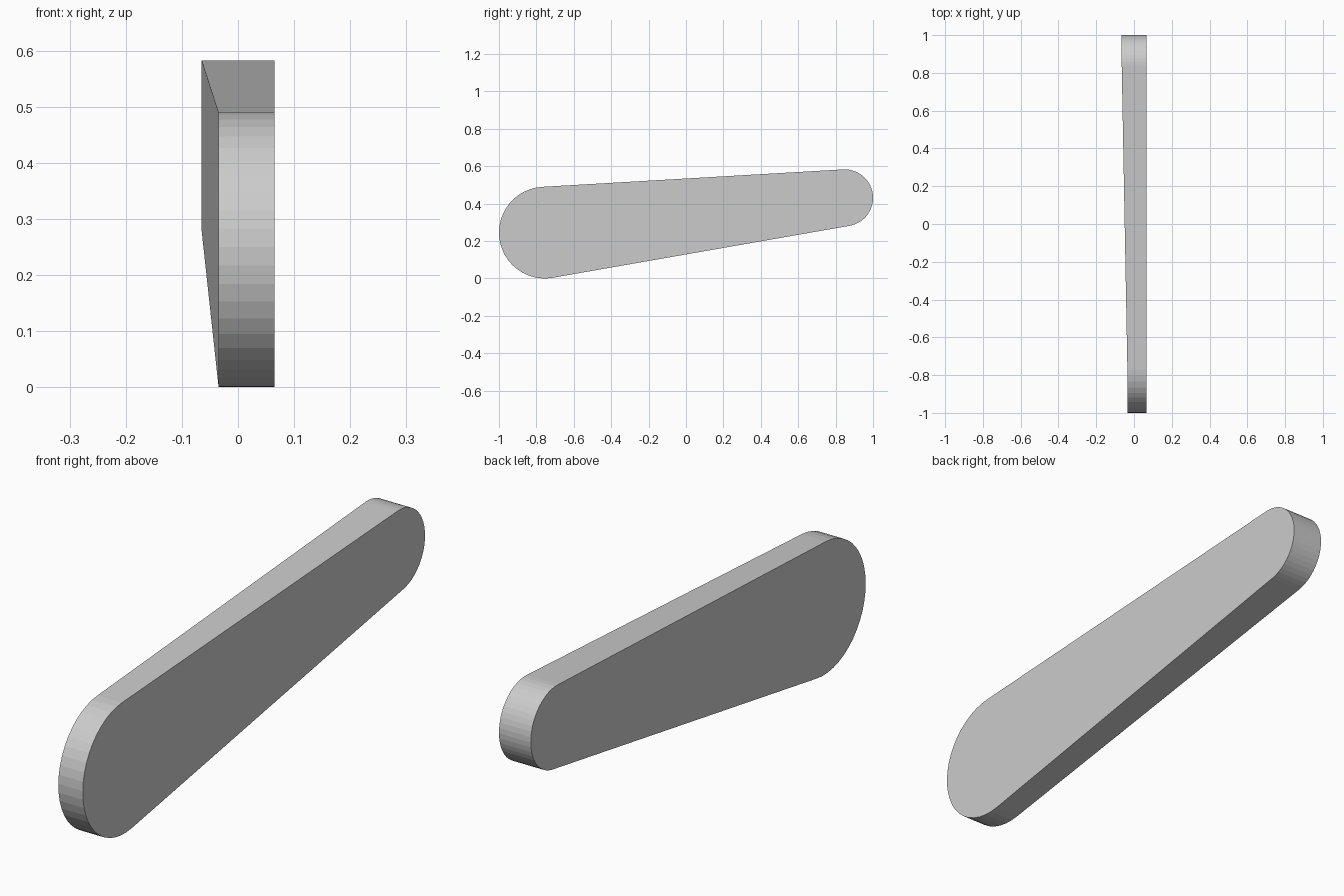
import bpy
import bmesh
from math import asin, atan2, cos, hypot, pi, sin

cube = bpy.data.objects.get("Cube")
if cube:
    bpy.data.objects.remove(cube)

# Rounded ends: (centre y, centre z, radius, x of the tapered side)
front_end = (-0.755, 0.245, 0.245, -0.035)
back_end = (0.848, 0.431, 0.152, -0.065)
FLAT_SIDE_X = 0.065
SEGMENTS = 24

# Angles at which the straight edges touch both arcs
dy, dz = back_end[0] - front_end[0], back_end[1] - front_end[1]
tilt = atan2(dz, dy)
lean = asin((front_end[2] - back_end[2]) / hypot(dy, dz))
top = tilt + pi / 2 - lean
bottom = tilt - pi / 2 + lean

grey = bpy.data.materials.new("light grey")
grey.use_nodes = True
grey.diffuse_color = (0.6, 0.6, 0.6, 1)
grey.node_tree.nodes["Principled BSDF"].inputs["Base Color"].default_value = (0.6, 0.6, 0.6, 1)

bm = bmesh.new()


def arc(end, start, stop, x):
    """Vertices of one rounded end at a given x."""
    y, z, r, _ = end
    angles = [start + (stop - start) * i / SEGMENTS for i in range(SEGMENTS + 1)]
    return [bm.verts.new((x, y + r * cos(a), z + r * sin(a))) for a in angles]


# Flat side outline and tapered side outline
spans = ((front_end, top, bottom + 2 * pi), (back_end, bottom, top))
flat = [arc(e, a, b, FLAT_SIDE_X) for e, a, b in spans]
taper = [arc(e, a, b, e[3]) for e, a, b in spans]

# Flat side, then the tapered side as two end caps and a sloping panel
bm.faces.new(flat[0] + flat[1])
for cap in taper:
    bm.faces.new(cap)
bm.faces.new((taper[0][0], taper[0][-1], taper[1][0], taper[1][-1]))

# Rim joining the two outlines
outer, inner = flat[0] + flat[1], taper[0] + taper[1]
for i in range(len(outer)):
    j = (i + 1) % len(outer)
    bm.faces.new((outer[i], outer[j], inner[j], inner[i]))
bmesh.ops.recalc_face_normals(bm, faces=bm.faces)

mesh = bpy.data.meshes.new("tapered_arm")
bm.to_mesh(mesh)
bm.free()
mesh.materials.append(grey)
arm = bpy.data.objects.new("tapered_arm", mesh)
bpy.context.collection.objects.link(arm)
